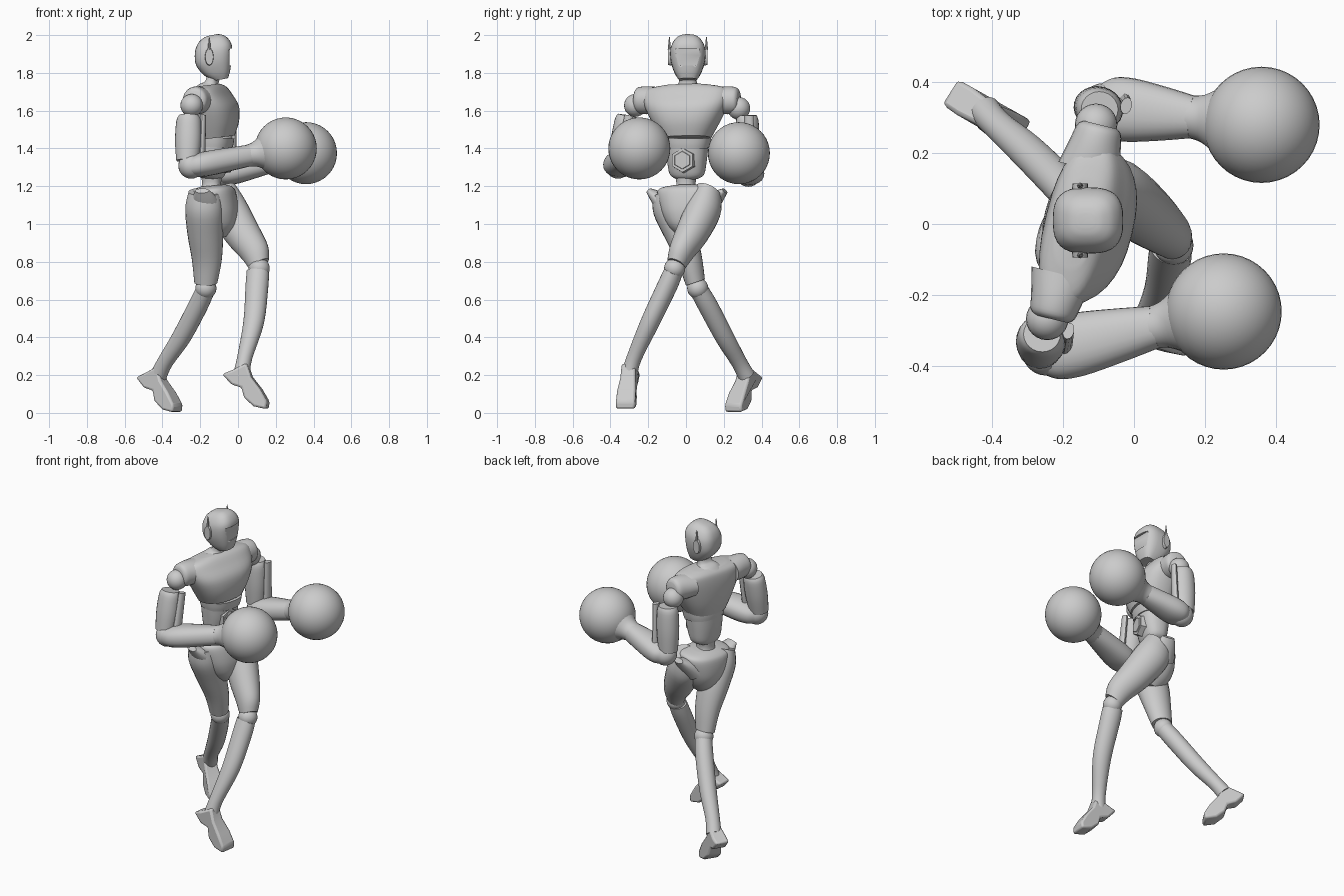
import bpy, bmesh, math
from mathutils import Vector, Matrix

cube = bpy.data.objects.get("Cube")
if cube:
    bpy.data.objects.remove(cube, do_unlink=True)

grey = bpy.data.materials.new("light grey")
grey.use_nodes = True
grey.diffuse_color = (0.6, 0.6, 0.6, 1)
grey.node_tree.nodes["Principled BSDF"].inputs["Base Color"].default_value = (0.6, 0.6, 0.6, 1)

TWIST = math.radians(-14)
SIDE = Vector((-math.sin(TWIST), math.cos(TWIST), 0))
FRONT = Vector((math.cos(TWIST), math.sin(TWIST), 0))


def finish(name, bm, angle=40):
    bmesh.ops.recalc_face_normals(bm, faces=bm.faces)
    mesh = bpy.data.meshes.new(name)
    bm.to_mesh(mesh)
    bm.free()
    ob = bpy.data.objects.new(name, mesh)
    bpy.context.collection.objects.link(ob)
    mesh.materials.append(grey)
    bpy.ops.object.select_all(action='DESELECT')
    ob.select_set(True)
    bpy.context.view_layer.objects.active = ob
    bpy.ops.object.shade_smooth_by_angle(angle=math.radians(angle))
    return ob


def spline(a, b, c, d, t):
    return 0.5 * (2*b + (c - a)*t + (2*a - 5*b + 4*c - d)*t*t + (3*b - a - 3*c + d)*t**3)


def loft(name, stations, side=SIDE, n=24, power=2.0, steps=4):
    """Stations are (x, y, z, half width, half depth), smoothed lengthwise."""
    rows = []
    last = len(stations) - 1
    for i in range(last):
        quad = [stations[min(max(j, 0), last)] for j in range(i - 1, i + 3)]
        rows += [[spline(*k, s / steps) for k in zip(*quad)] for s in range(steps)]
    rows.append(list(stations[-1]))
    axis = (Vector(rows[-1][:3]) - Vector(rows[0][:3])).normalized()
    u = (side - axis * side.dot(axis)).normalized()
    v = axis.cross(u)
    bm = bmesh.new()
    rings = []
    for x, y, z, ru, rv in rows:
        ring = []
        for k in range(n):
            a = math.tau * k / n
            c, s = math.cos(a), math.sin(a)
            c = math.copysign(abs(c) ** (2 / power), c)
            s = math.copysign(abs(s) ** (2 / power), s)
            ring.append(bm.verts.new(Vector((x, y, z)) + u * c * ru + v * s * rv))
        rings.append(ring)
    for r, q in zip(rings, rings[1:]):
        for k in range(n):
            bm.faces.new((r[k], r[(k + 1) % n], q[(k + 1) % n], q[k]))
    bm.faces.new(rings[0])
    bm.faces.new(rings[-1])
    return finish(name, bm)


def ball(name, pos, r, seg=24):
    bm = bmesh.new()
    bmesh.ops.create_uvsphere(bm, u_segments=seg, v_segments=seg // 2, radius=r)
    bmesh.ops.translate(bm, vec=pos, verts=bm.verts)
    return finish(name, bm)


def disc(name, pos, direction, r, depth, seg, r2, scale=(1, 1)):
    bm = bmesh.new()
    bmesh.ops.create_cone(bm, cap_ends=True, segments=seg, radius1=r, radius2=r2, depth=depth)
    bmesh.ops.scale(bm, vec=(*scale, 1), verts=bm.verts)
    rot = Vector(direction).to_track_quat('Z', 'Y').to_matrix().to_4x4()
    bm.transform(Matrix.Translation(pos) @ rot)
    return finish(name, bm)


def upright(name, cx, cy, rows, side=SIDE, power=2.4):
    return loft(name, [(cx + dx, cy, z, w, d) for z, dx, w, d in rows], side, 32, power)


# Head with a shallow recessed visor
head = upright("head", -.13, .01, [
    (1.765, .04, .048, .038), (1.80, .02, .07, .07), (1.86, .002, .09, .096),
    (1.925, 0, .092, .1), (1.97, -.004, .072, .08), (1.993, -.006, .045, .05),
    (2.0, -.006, .02, .025)], Vector((0, 1, 0)), 2.8)
bm = bmesh.new()
bmesh.ops.create_cube(bm, size=1)
bm.transform(Matrix.Translation((.005, .01, 1.883)) @ Matrix.Diagonal((.1, .125, .09, 1)))
cutter = finish("visor_cutter", bm)
cutter.hide_render = True
cutter.hide_viewport = True
cut = head.modifiers.new("visor", 'BOOLEAN')
cut.operation, cut.object, cut.solver = 'DIFFERENCE', cutter, 'EXACT'

# Ear plates with thin antennas
for label, s in (("left", 1), ("right", -1)):
    disc(label + "_ear", (-.152, .01 + s * .094, 1.885), (0, s, 0), .047, .022, 16, .043, (.5, 1))
    disc(label + "_antenna", (-.152, .01 + s * .098, 1.955), (0, 0, 1), .009, .07, 8, .002)

# Neck and torso
upright("neck", -.135, .01, [(1.70, -.01, .1, .085), (1.728, -.01, .07, .06),
                             (1.75, -.003, .048, .034), (1.80, .01, .045, .036)])
upright("chest", -.13, .0, [
    (1.455, .004, .132, .104), (1.53, .006, .175, .122), (1.61, 0, .215, .122),
    (1.675, -.02, .235, .1), (1.715, -.03, .215, .08), (1.735, -.03, .12, .055)], power=2.5)
upright("rib_band", -.13, .005, [(1.405, 0, .118, .096), (1.43, .002, .124, .1), (1.46, .004, .129, .102)])
upright("abdomen", -.135, .005, [(1.24, -.01, .06, .05), (1.265, -.006, .092, .068),
                                 (1.34, 0, .105, .085), (1.41, .003, .113, .092)])
upright("waist", -.14, .0, [(1.17, 0, .065, .06), (1.21, 0, .05, .05), (1.27, 0, .06, .055)])

# Six-sided buckle on the abdomen
spot = Vector((-.063, -.013, 1.338))
disc("buckle_rim", spot, FRONT, .072, .05, 6, .064)
disc("buckle_plate", spot + FRONT * .026, FRONT, .05, .008, 6, .046)

# Pelvis with flared hip tabs
upright("pelvis", -.13, .005, [
    (.93, .02, .04, .05), (.98, .015, .09, .1), (1.04, .006, .125, .122), (1.1, 0, .145, .125),
    (1.165, -.005, .158, .115), (1.19, -.005, .14, .095), (1.203, -.005, .075, .065)])
for label, s in (("left", 1), ("right", -1)):
    base = Vector((-.14, .005, 1.09)) + SIDE * .1 * s
    tip = Vector((-.14, .005, 1.176)) + SIDE * .207 * s
    loft(label + "_hip_tab", [(*base, .085, .065), (*base.lerp(tip, .6), .062, .038),
                              (*tip, .038, .016)], FRONT, 16)

# Arms: shoulder cap, joint, upper arm, strut, elbow, forearm, cuff and glove
ARMS = {
    "right": ((-.245, -.268, 1.628), (-.268, -.36, 1.308), (.253, -.247, 1.4)),
    "left": ((-.107, .28, 1.612), (-.105, .33, 1.265), (.36, .28, 1.375)),
}
for label, (shoulder, elbow, glove) in ARMS.items():
    sh, el, gl = Vector(shoulder), Vector(elbow), Vector(glove)
    out = SIDE if label == "left" else -SIDE
    cap = Vector((sh.x + .012, sh.y, 1.655))
    loft(label + "_shoulder_cap", [(*(cap - out * .13), .09, .07), (*(cap - out * .06), .074, .074),
                                   (*(cap - out * .015), .064, .068), (*cap, .048, .05)], FRONT)
    ball(label + "_shoulder_joint", sh, .06)
    top = Vector((el.x + .008, sh.y + out.y * .045, 1.575))
    loft(label + "_upper_arm", [
        (*top, .05, .052), (*top.lerp(el, .12), .06, .066),
        (*top.lerp(el, .5), .062, .07), (*top.lerp(el, .9), .054, .06)])
    ahead = Vector((.075, .01, 0))
    loft(label + "_arm_strut", [(*(top + ahead), .024, .016),
                                (*(top.lerp(el, .8) + ahead), .03, .018)], n=12)
    ball(label + "_elbow", el + Vector((.02, 0, 0)), .068)
    start = el + Vector((.02, 0, -.005))
    aim = (gl - start).normalized()
    wrist = gl - aim * .2
    at = lambda t: start.lerp(wrist, t)
    loft(label + "_forearm", [
        (*at(-.05), .065, .048), (*at(.08), .086, .06), (*at(.3), .09, .066),
        (*at(.65), .077, .062), (*at(1), .06, .057)], power=2.3)
    loft(label + "_cuff", [(*(gl - aim * .21), .06, .058), (*(gl - aim * .17), .068, .066),
                           (*(gl - aim * .12), .098, .095)])
    ball(label + "_glove", gl, .164, seg=40)

# Legs: thigh, knee and shin
LEGS = {
    "right": dict(
        thigh=[(-.178, -.11, 1.17, .07, .085), (-.178, -.085, 1.08, .09, .102),
               (-.173, -.03, .95, .084, .096), (-.165, .02, .81, .066, .08),
               (-.17, .05, .69, .052, .062)],
        knee=(-.17, .062, .66),
        shin=[(-.175, .072, .645, .05, .05), (-.215, .12, .56, .053, .052),
              (-.3, .205, .4, .05, .05), (-.385, .28, .27, .042, .042),
              (-.42, .318, .2, .045, .045)]),
    "left": dict(
        thigh=[(-.09, .12, 1.17, .072, .085), (-.055, .095, 1.08, .092, .105),
               (.022, .032, .95, .086, .096), (.09, -.025, .85, .066, .078),
               (.112, -.052, .785, .05, .058)],
        knee=(.112, -.06, .765),
        shin=[(.105, -.068, .745, .05, .06), (.1, -.1, .67, .053, .061),
              (.083, -.19, .48, .05, .055), (.035, -.275, .29, .04, .04),
              (.018, -.3, .2, .045, .045)]),
}
for label, leg in LEGS.items():
    loft(label + "_thigh", leg["thigh"])
    ball(label + "_knee", leg["knee"], .056)
    loft(label + "_shin", leg["shin"])

# Feet: raised heel, steep arch and flat toe; points are (forward, height, half width)
FOOT = [(-.1, .205, .042), (-.05, .225, .044), (.03, .265, .036), (.055, .19, .042),
        (.105, .125, .05), (.143, .06, .052), (.138, .02, .052), (.07, .035, .052),
        (.018, .08, .046), (.002, .135, .038), (-.05, .15, .042)]
for label, pos, yaw in (("right", (-.438, .322, -.017), -32), ("left", (.02, -.3, 0), -9)):
    bm = bmesh.new()
    a, b = [[bm.verts.new((f, s * w, h)) for f, h, w in FOOT] for s in (1, -1)]
    bm.faces.new(a)
    bm.faces.new(b)
    for k in range(len(a)):
        m = (k + 1) % len(a)
        bm.faces.new((a[k], a[m], b[m], b[k]))
    bm.transform(Matrix.Translation(pos) @ Matrix.Rotation(math.radians(yaw), 4, 'Z'))
    foot = finish(label + "_foot", bm, 30)
    bev = foot.modifiers.new("soft edges", 'BEVEL')
    bev.width, bev.segments = .012, 2
